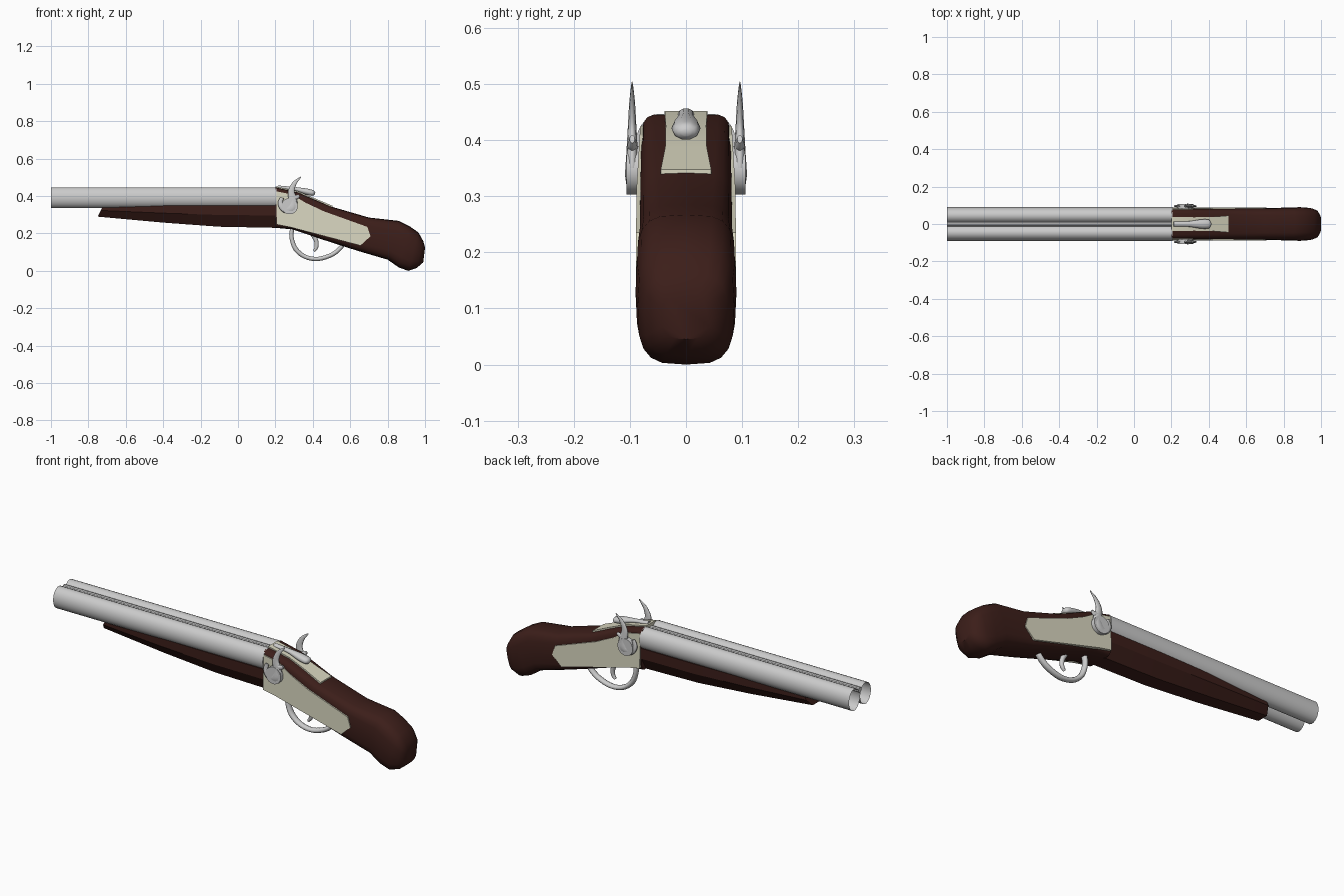
import bpy, bmesh, math
from mathutils import Vector

if "Cube" in bpy.data.objects:
    bpy.data.objects.remove(bpy.data.objects["Cube"])


def material(name, rgb):
    m = bpy.data.materials.new(name)
    m.diffuse_color = (*rgb, 1)
    m.use_nodes = True
    m.node_tree.nodes["Principled BSDF"].inputs["Base Color"].default_value = m.diffuse_color
    return m


WOOD = material("dark_wood", (0.045, 0.013, 0.010))
CREAM = material("cream_metal", (0.70, 0.68, 0.53))


def make(name, rings, mat=None, caps=(True, True), angle=35):
    """Loft closed rings of points into an object."""
    bm = bmesh.new()
    vs = [[bm.verts.new(p) for p in r] for r in rings]
    n = len(vs[0])
    for a, b in zip(vs, vs[1:]):
        for i in range(n):
            bm.faces.new((a[i], a[(i + 1) % n], b[(i + 1) % n], b[i]))
    if caps[0]:
        bm.faces.new(vs[0])
    if caps[1]:
        bm.faces.new(vs[-1])
    bmesh.ops.recalc_face_normals(bm, faces=bm.faces)
    me = bpy.data.meshes.new(name)
    bm.to_mesh(me)
    bm.free()
    ob = bpy.data.objects.new(name, me)
    bpy.context.collection.objects.link(ob)
    if mat:
        me.materials.append(mat)
    bpy.ops.object.select_all(action='DESELECT')
    ob.select_set(True)
    bpy.context.view_layer.objects.active = ob
    bpy.ops.object.shade_smooth_by_angle(angle=math.radians(angle))
    return ob


def spow(v, e):
    return math.copysign(abs(v) ** e, v)


def circle(n):
    return [(math.cos(2 * math.pi * (i + .5) / n), math.sin(2 * math.pi * (i + .5) / n)) for i in range(n)]


def tube(name, path, y, squash=1.0, n=10, steps=4):
    """Tapered smooth tube through (x, z, radius) points; squash scales depth in y."""
    P = [Vector(p) for p in path]
    pts = []
    for i in range(len(P) - 1):
        a, b, c, d = P[max(i - 1, 0)], P[i], P[i + 1], P[min(i + 2, len(P) - 1)]
        for k in range(steps):
            t = k / steps
            pts.append(.5 * (2 * b + (c - a) * t + (2 * a - 5 * b + 4 * c - d) * t * t
                             + (3 * b - a - 3 * c + d) * t ** 3))
    pts.append(P[-1])
    rings = []
    for i, p in enumerate(pts):
        t = pts[min(i + 1, len(pts) - 1)] - pts[max(i - 1, 0)]
        t = Vector((t.x, t.y)).normalized()
        rings.append([(p.x - t.y * p.z * c, y + p.z * squash * s, p.y + t.x * p.z * c) for c, s in circle(n)])
    return make(name, rings, angle=60)


# barrels: open oval tubes, with a rib between them
for side, s in (("left", 1), ("right", -1)):
    make(side + "_barrel",
         [[(x, s * .046 + .044 * c, .391 + .056 * d) for c, d in circle(24)] for x in (-1, .205)],
         caps=(False, True))
make("barrel_rib", [[(x, .014 * c, .425 + .014 * d) for c, d in circle(10)] for x in (-1, .205)])

# fore-end: chamfered section, slanted nose
rings = []
for xt, xb, zb, w in ((-.72, -.75, .29, .060), (-.4, -.4, .258, .074),
                      (-.1, -.1, .236, .080), (.205, .205, .23, .080)):
    h = .350 - zb
    prof = ((w, 1), (w, .55), (.5 * w, 0), (-.5 * w, 0), (-w, .55), (-w, 1))
    rings.append([(xb + (xt - xb) * t, y, zb + h * t) for y, t in prof])
make("fore_end", rings, WOOD, angle=20)

# stock: stations (top x, top z, bottom x, bottom z, half width, squareness)
stations = ((.2, .447, .2, .230, .080, .28), (.32, .420, .29, .222, .081, .32),
            (.50, .343, .45, .168, .083, .42), (.70, .285, .64, .107, .084, .5),
            (.86, .267, .80, .060, .088, .55), (.915, .240, .86, .018, .090, .6),
            (.965, .205, .91, .0, .086, .6), (.99, .160, .955, .015, .074, .6),
            (1.0, .125, .99, .045, .045, .7))
rings = []
for xt, zt, xb, zb, w, e in stations:
    ring = []
    for i in range(20):
        a = 2 * math.pi * i / 20
        t = .5 + .5 * spow(math.sin(a), e)
        ring.append((xb + (xt - xb) * t, w * spow(math.cos(a), e), zb + (zt - zb) * t))
    rings.append(ring)
make("stock", rings, WOOD, angle=40)

# side plates
outline = ((.205, .425), (.205, .248), (.277, .234), (.655, .135), (.708, .185),
           (.692, .235), (.46, .318), (.36, .365), (.29, .408))
for side, s in (("left", 1), ("right", -1)):
    make(side + "_side_plate",
         [[(x, s * (d - .06 * max(0, z - .30)), z) for x, z in outline] for d in (.066, .089)],
         CREAM, angle=20)

# tang plate along the top of the grip
make("tang_plate",
     [[(x, w * k, z + dz) for k, dz in ((1, -.02), (1, .005), (-1, .005), (-1, -.02))]
      for x, z, w in ((.2, .447, .038), (.32, .421, .036), (.41, .383, .037), (.505, .343, .045))],
     CREAM, angle=20)

# top lever
tube("top_lever", ((.212, .447, .010), (.29, .440, .010), (.36, .425, .017),
                   (.40, .416, .016), (.412, .413, .006)), 0, 1.45)

# hammers: curved spur, scrolled body, striking nose, pivot disc
for side, s in (("left", 1), ("right", -1)):
    y = s * .096
    tube(side + "_hammer_spur", ((.336, .502, .003), (.302, .468, .012), (.285, .425, .018),
                                 (.292, .380, .024), (.288, .338, .030), (.250, .332, .022),
                                 (.226, .360, .014), (.236, .392, .010)), y, .42)
    tube(side + "_hammer_thumb", ((.285, .40, .014), (.305, .392, .014), (.328, .402, .008)), y, .6)
    make(side + "_hammer_pivot",
         [[(.276 + .044 * c, s * d, .346 + .044 * e) for c, e in circle(16)] for d in (.080, .106)])

# trigger guard and trigger
tube("trigger_guard", ((.290, .225, .012), (.286, .180, .012), (.308, .117, .013), (.360, .075, .012),
                       (.430, .064, .012), (.505, .088, .012), (.550, .125, .012), (.562, .150, .012)), 0, 1.3)
tube("trigger", ((.395, .205, .014), (.418, .160, .012), (.419, .125, .010), (.405, .106, .007)), 0, 1.0)
